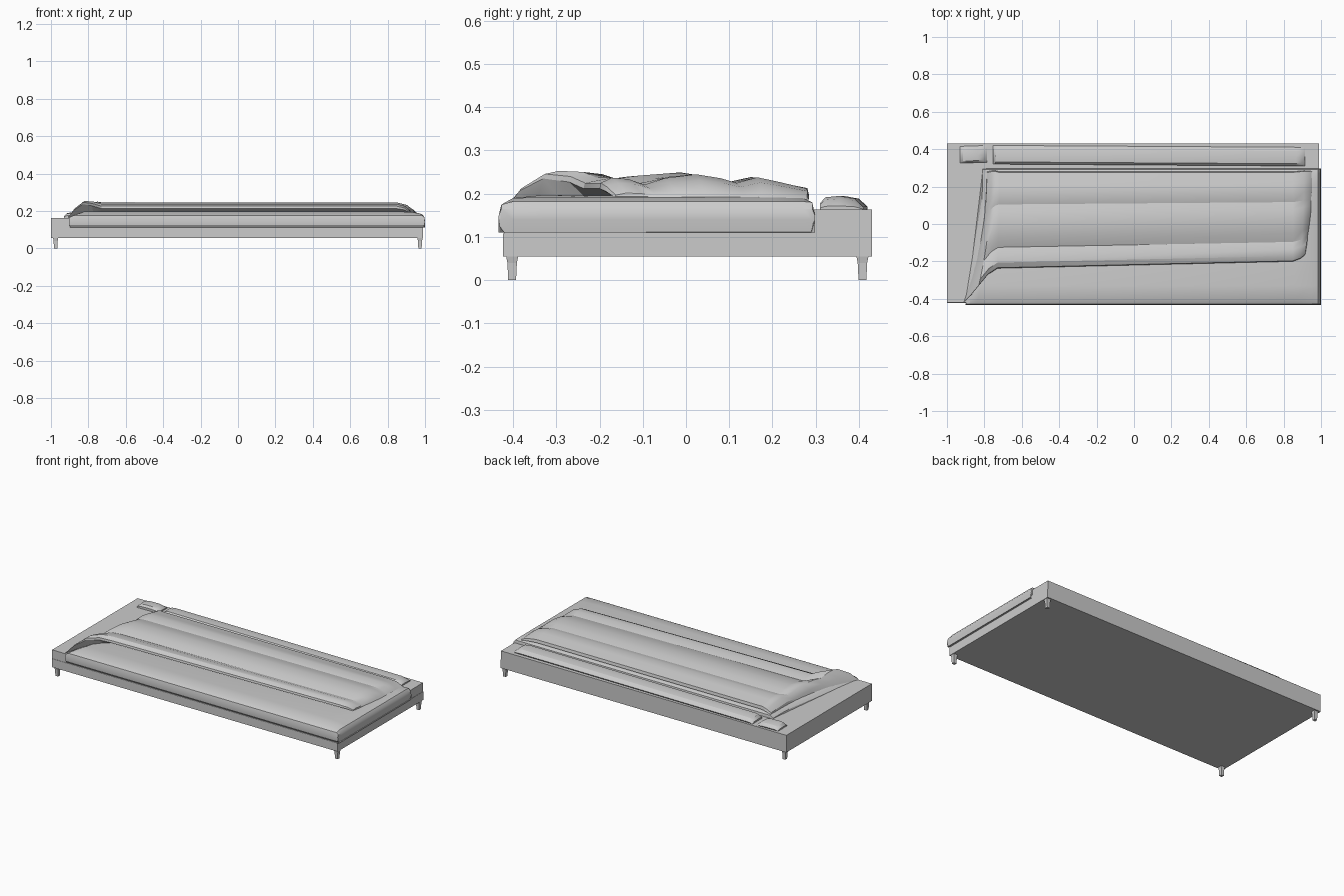
import bpy, bmesh


def add_object(name, bm, smooth=False):
    bmesh.ops.recalc_face_normals(bm, faces=bm.faces)
    me = bpy.data.meshes.new(name)
    bm.to_mesh(me)
    bm.free()
    ob = bpy.data.objects.new(name, me)
    bpy.context.collection.objects.link(ob)
    if smooth:
        bpy.ops.object.select_all(action='DESELECT')
        ob.select_set(True)
        bpy.context.view_layer.objects.active = ob
        bpy.ops.object.shade_smooth_by_angle(angle=0.5)
    return ob


def loft(name, rows, smooth=True):
    # skin a list of equal-length point rows, capping both ends
    bm = bmesh.new()
    vs = [[bm.verts.new(p) for p in r] for r in rows]
    for a, b in zip(vs, vs[1:]):
        n = len(a)
        for i in range(n):
            j = (i + 1) % n
            bm.faces.new((a[i], a[j], b[j], b[i]))
    bm.faces.new(vs[0])
    bm.faces.new(vs[-1])
    return add_object(name, bm, smooth)


def rect(cx, cy, z, hx, hy):
    return [(cx - hx, cy - hy, z), (cx + hx, cy - hy, z),
            (cx + hx, cy + hy, z), (cx - hx, cy + hy, z)]


def slab(name, x0, x1, y0, y1, z0, z1):
    c = ((x0 + x1) / 2, (y0 + y1) / 2)
    h = ((x1 - x0) / 2, (y1 - y0) / 2)
    return loft(name, [rect(*c, z0, *h), rect(*c, z1, *h)], False)


# bed base and mattress
slab("bed_base", -1, 0.99, -0.423, 0.43, 0.055, 0.108)
slab("mattress", -1, 0.988, -0.421, 0.43, 0.108, 0.163)

# tapered legs
for sx, lx in (("left", -0.975), ("right", 0.973)):
    for sy, ly in (("front", -0.402), ("back", 0.408)):
        loft(f"{sy}_{sx}_leg", [rect(lx, ly, 0, 0.009, 0.009),
                                rect(lx, ly, 0.04, 0.011, 0.011),
                                rect(lx, ly, 0.055, 0.014, 0.014)], False)

# lower blanket layer, hanging over the front and right sides
low = [(-0.420, 0.110), (-0.431, 0.125), (-0.433, 0.15), (-0.427, 0.175),
       (-0.40, 0.19), (-0.33, 0.197), (-0.2, 0.196), (0, 0.198), (0.2, 0.194),
       (0.27, 0.19), (0.292, 0.18), (0.298, 0.15), (0.29, 0.112)]
stations = [(-0.81, 0.166), (-0.79, 0.18), (-0.75, 0.2), (0.86, 0.197),
            (0.95, 0.192), (0.985, 0.182), (0.997, 0.165), (1.0, 0.14), (0.992, 0.11)]
rows = []
for x, cap in stations:
    row = []
    for y, z in low:
        skew = -0.09 * max(0, (0.05 - y) / 0.48) if x < -0.5 else 0
        row.append((x + skew, y, min(z, cap)))
    rows.append(row)
loft("lower_blanket", rows)

# upper blanket layer, folded back in long ridges
ridges = [(-0.205, 0.196), (-0.235, 0.212), (-0.232, 0.225), (-0.205, 0.237),
          (-0.165, 0.234), (-0.125, 0.221), (-0.075, 0.236), (0, 0.245),
          (0.06, 0.236), (0.10, 0.225), (0.15, 0.238), (0.20, 0.228),
          (0.245, 0.218), (0.268, 0.213), (0.272, 0.195)]
# x at back, x shift at front, front y, back y, height factor, front lift
folds = [(-0.79, -0.12, -0.42, 0.28, 0.0, 0.0),
         (-0.785, -0.09, -0.385, 0.28, 0.45, 0.02),
         (-0.76, -0.07, -0.33, 0.285, 0.85, 0.03),
         (-0.74, -0.04, -0.27, 0.285, 1.0, 0.015),
         (-0.72, -0.01, -0.237, 0.28, 1.0, 0.0),
         (0.85, 0.0, -0.20, 0.28, 1.0, 0.0),
         (0.91, -0.02, -0.185, 0.285, 0.8, 0.0),
         (0.945, -0.03, -0.165, 0.283, 0.4, 0.0),
         (0.965, -0.045, -0.14, 0.275, 0.0, 0.0)]
rows = []
for x, shift, front, back, h, lift in folds:
    row = []
    for y, z in ridges:
        t = (y + 0.235) / 0.507
        f = (1 - t) ** 2
        base = 0.166 if x < 0 else 0.178
        zz = base + (z - base) * h + (lift * f if z > 0.2 else 0)
        row.append((x + shift * f, front + (back - front) * t, zz))
    rows.append(row)
loft("upper_blanket", rows)


# flattened pillows along the back
def pillow(name, x0, x1, y0, y1, tilt, h):
    shape = [(0.0, 0.0), (0.0, 0.5), (0.12, 0.9), (0.45, 1.0),
             (0.8, 0.8), (1.0, 0.25), (0.95, 0.0)]
    ends = [(x0, 0.35), (x0 + 0.015, 0.85), (x0 + 0.04, 1.0),
            (x1 - 0.05, 1.0), (x1 - 0.02, 0.8), (x1, 0.3)]
    loft(name, [[(x, y0 + (y1 - y0) * u + tilt * (x - x0) / (x1 - x0),
                  0.162 + h * v * k) for u, v in shape] for x, k in ends])


pillow("long_pillow", -0.755, 0.915, 0.32, 0.42, -0.01, 0.033)
pillow("small_pillow", -0.93, -0.785, 0.325, 0.415, 0.005, 0.03)
